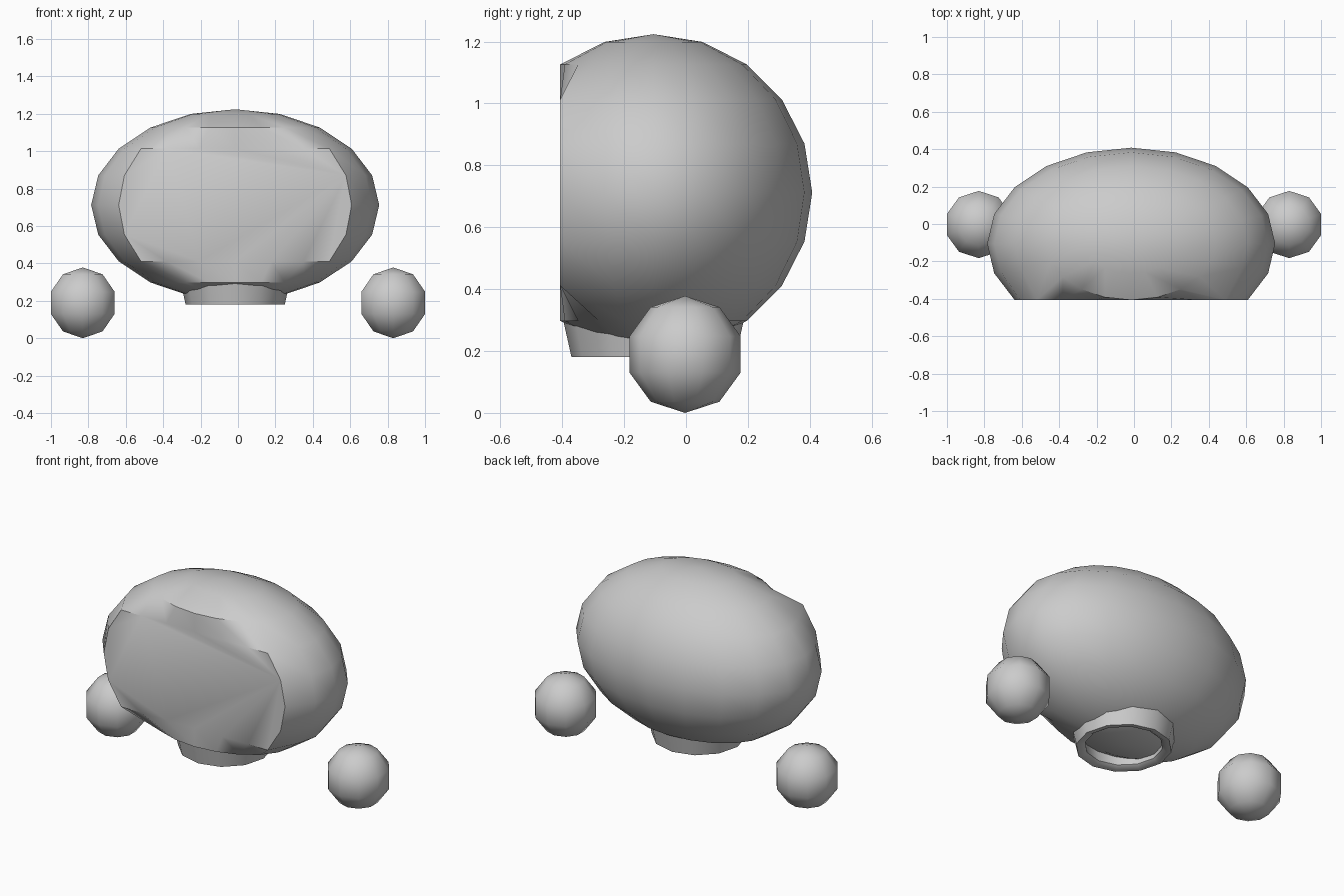
import bpy, bmesh, math
from mathutils import Matrix

if "Cube" in bpy.data.objects:
    bpy.data.objects.remove(bpy.data.objects["Cube"])

HEAD = (-0.015, -0.105, 0.712)
RADII = (0.77, 0.513, 0.512)


def finish(name, bm, angle):
    bmesh.ops.recalc_face_normals(bm, faces=bm.faces)
    me = bpy.data.meshes.new(name)
    bm.to_mesh(me)
    bm.free()
    ob = bpy.data.objects.new(name, me)
    bpy.context.collection.objects.link(ob)
    bpy.ops.object.select_all(action='DESELECT')
    ob.select_set(True)
    bpy.context.view_layer.objects.active = ob
    bpy.ops.object.shade_smooth_by_angle(angle=math.radians(angle))
    return ob


def ball(name, centre, radii, segments, rings, angle, edit=None):
    bm = bmesh.new()
    bmesh.ops.create_uvsphere(bm, u_segments=segments, v_segments=rings, radius=1)
    if edit:
        edit(bm)
    bm.transform(Matrix.Translation(centre) @ Matrix.Diagonal((*radii, 1)))
    return finish(name, bm, angle)


# Head: wide ball whose front patch of vertices is pressed flat
def flatten_front(bm):
    lat = math.sin(math.radians(40))
    lon = math.radians(58)
    patch = set()
    for v in bm.verts:
        if abs(v.co.z) < lat and abs(math.atan2(v.co.x, -v.co.y)) < lon:
            v.co.y = -math.cos(math.radians(54))
            patch.add(v)
    faces = [f for f in bm.faces if all(v in patch for v in f.verts)]
    bmesh.ops.dissolve_faces(bm, faces=faces)


ball("head", HEAD, RADII, 20, 10, 35, flatten_front)

# Hands: two small balls resting on the ground
for side, name in ((-1, "left_hand"), (1, "right_hand")):
    ball(name, (side * 0.83, -0.003, 0.189), (0.189,) * 3, 10, 5, 60)

# Neck collar: hollow flared ring with a softened inner rim
profile = [(0.292, 0.30), (0.265, 0.18), (0.238, 0.18), (0.215, 0.195), (0.225, 0.28)]
SIDES = 12
bm = bmesh.new()
loops = []
for r, z in profile:
    loops.append([bm.verts.new((HEAD[0] + r * math.sin(2 * math.pi * i / SIDES),
                                HEAD[1] + r * math.cos(2 * math.pi * i / SIDES), z))
                  for i in range(SIDES)])
for k in range(len(loops)):
    a, b = loops[k], loops[(k + 1) % len(loops)]
    for i in range(SIDES):
        j = (i + 1) % SIDES
        bm.faces.new((a[i], a[j], b[j], b[i]))
finish("neck_collar", bm, 40)
